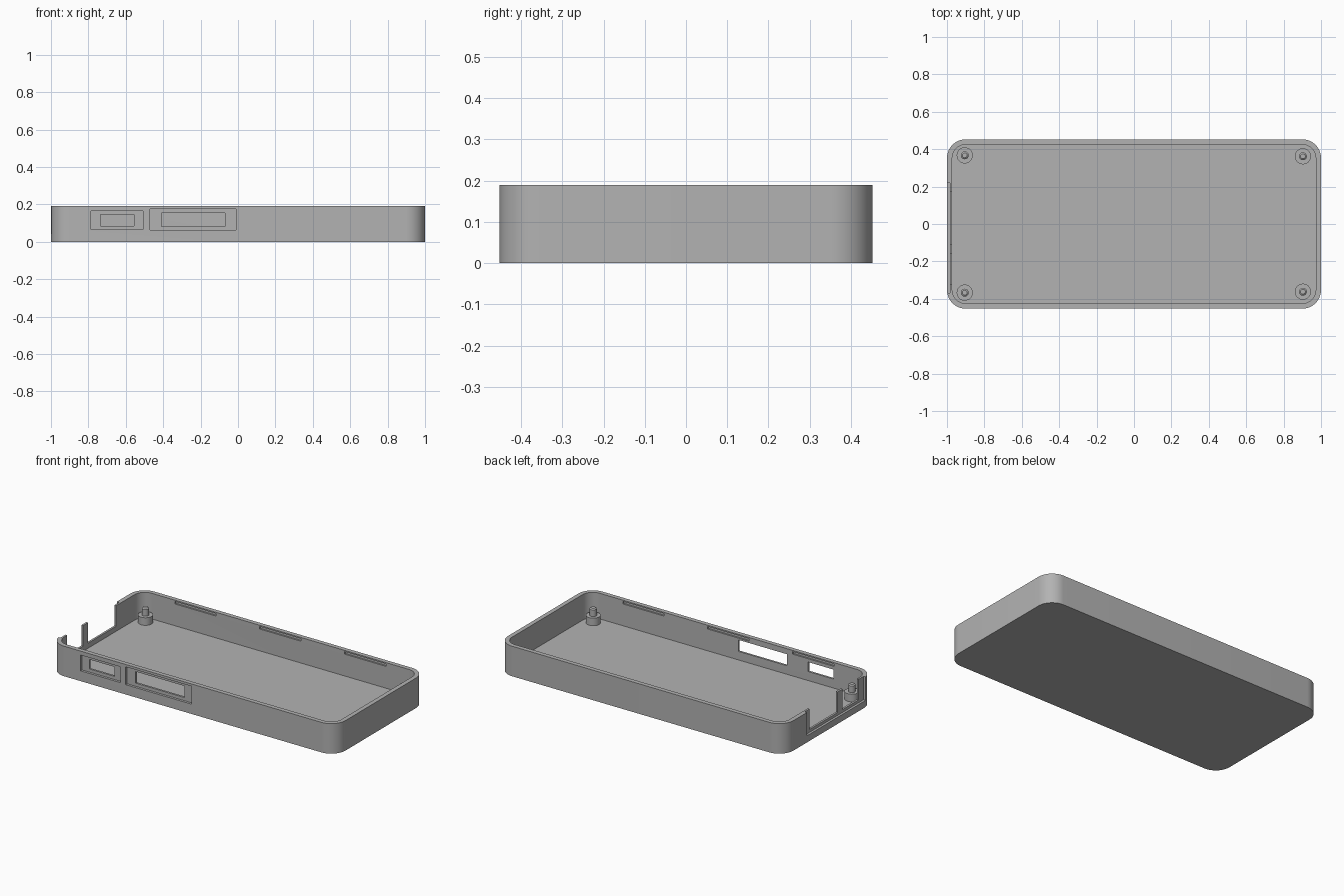
import bpy, bmesh, math

if "Cube" in bpy.data.objects:
    bpy.data.objects.remove(bpy.data.objects["Cube"], do_unlink=True)

HX, HY, HEIGHT, WALL, RADIUS = 1.0, 0.4525, 0.19, 0.028, 0.1
FLOOR = 0.028

grey = bpy.data.materials.new("plain_grey")
grey.use_nodes = True
COLOUR = (0.45, 0.45, 0.45, 1)
grey.diffuse_color = COLOUR
grey.node_tree.nodes["Principled BSDF"].inputs["Base Color"].default_value = COLOUR


def make_object(name, bm):
    bmesh.ops.recalc_face_normals(bm, faces=bm.faces)
    mesh = bpy.data.meshes.new(name)
    bm.to_mesh(mesh)
    bm.free()
    mesh.materials.append(grey)
    obj = bpy.data.objects.new(name, mesh)
    bpy.context.collection.objects.link(obj)
    return obj


def rounded_block(name, hx, hy, r, z0, z1, steps=12):
    bm = bmesh.new()
    verts = []
    for q, (sx, sy) in enumerate([(1, 1), (-1, 1), (-1, -1), (1, -1)]):
        for i in range(steps + 1):
            a = (q + i / steps) * math.pi / 2
            verts.append(bm.verts.new((sx * (hx - r) + r * math.cos(a),
                                       sy * (hy - r) + r * math.sin(a), z0)))
    base = bm.faces.new(verts)
    top = bmesh.ops.extrude_face_region(bm, geom=[base], use_keep_orig=True)["geom"]
    bmesh.ops.translate(bm, vec=(0, 0, z1 - z0),
                        verts=[v for v in top if isinstance(v, bmesh.types.BMVert)])
    return make_object(name, bm)


def box(name, xs, ys, zs):
    bm = bmesh.new()
    bmesh.ops.create_cube(bm, size=1)
    for v in bm.verts:
        v.co = [lim[1] if c > 0 else lim[0] for c, lim in zip(v.co, (xs, ys, zs))]
    return make_object(name, bm)


def cut(target, cutter):
    mod = target.modifiers.new("cut", "BOOLEAN")
    mod.operation, mod.solver, mod.object = "DIFFERENCE", "EXACT", cutter
    bpy.context.view_layer.update()
    deps = bpy.context.evaluated_depsgraph_get()
    mesh = bpy.data.meshes.new_from_object(target.evaluated_get(deps))
    target.modifiers.clear()
    target.data = mesh
    bpy.data.objects.remove(cutter, do_unlink=True)


# Open tray: outer block hollowed by an inner block
tray = rounded_block("case_tray", HX, HY, RADIUS, 0, HEIGHT)
cut(tray, rounded_block("hollow", HX - WALL, HY - WALL, RADIUS - WALL, FLOOR, 0.4))

# Front ports: shallow outer recess around a through hole
for x0, x1, z0, z1, mx in [(-0.785, -0.507, 0.065, 0.165, 0.05),
                           (-0.47, -0.01, 0.062, 0.175, 0.06)]:
    cut(tray, box("recess", (x0, x1), (-0.6, -HY + 0.015), (z0, z1)))
    cut(tray, box("port", (x0 + mx, x1 - mx), (-0.6, -0.35), (z0 + 0.02, z1 - 0.02)))

# Right end: one wide recess with two open-topped gaps and a thin post between
cut(tray, box("end_recess", (-1.2, -HX + 0.015), (-0.37, 0.22), (0.042, 0.4)))
for y0, y1 in [(-0.11, 0.17), (-0.32, -0.16)]:
    cut(tray, box("end_gap", (-1.2, -0.9), (y0, y1), (0.06, 0.4)))

# Snap grooves along the inside of both long walls
for side in (-1, 1):
    inner = side * (HY - WALL)
    ys = sorted((inner - side * 0.02, inner + side * 0.01))
    for x in (-0.595, 0, 0.595):
        cut(tray, box("groove", (x - 0.145, x + 0.145), ys, (0.166, 0.182)))


# Standoffs with a chamfered locating pin, turned from a profile
def standoff(name, x, y):
    profile = [(0.043, FLOOR - 0.005), (0.043, 0.076), (0.021, 0.076),
               (0.021, 0.118), (0.013, 0.124)]
    n = 32
    bm = bmesh.new()
    rings = [[bm.verts.new((x + r * math.cos(math.tau * i / n),
                            y + r * math.sin(math.tau * i / n), z)) for i in range(n)]
             for r, z in profile]
    for a, b in zip(rings, rings[1:]):
        for i in range(n):
            j = (i + 1) % n
            bm.faces.new((a[i], a[j], b[j], b[i]))
    bm.faces.new(rings[0])
    bm.faces.new(rings[-1])
    return make_object(name, bm)


parts = [tray]
for end, x, y in [("right", -0.905, 0.367), ("left", 0.903, 0.362)]:
    parts.append(standoff(f"back_{end}_standoff", x, y))
    parts.append(standoff(f"front_{end}_standoff", x, -y))

# Smooth the rounded corners, keep edges crisp
bpy.context.view_layer.update()
bpy.ops.object.select_all(action="DESELECT")
for part in parts:
    part.select_set(True)
bpy.context.view_layer.objects.active = tray
bpy.ops.object.shade_smooth_by_angle(angle=math.radians(30))
